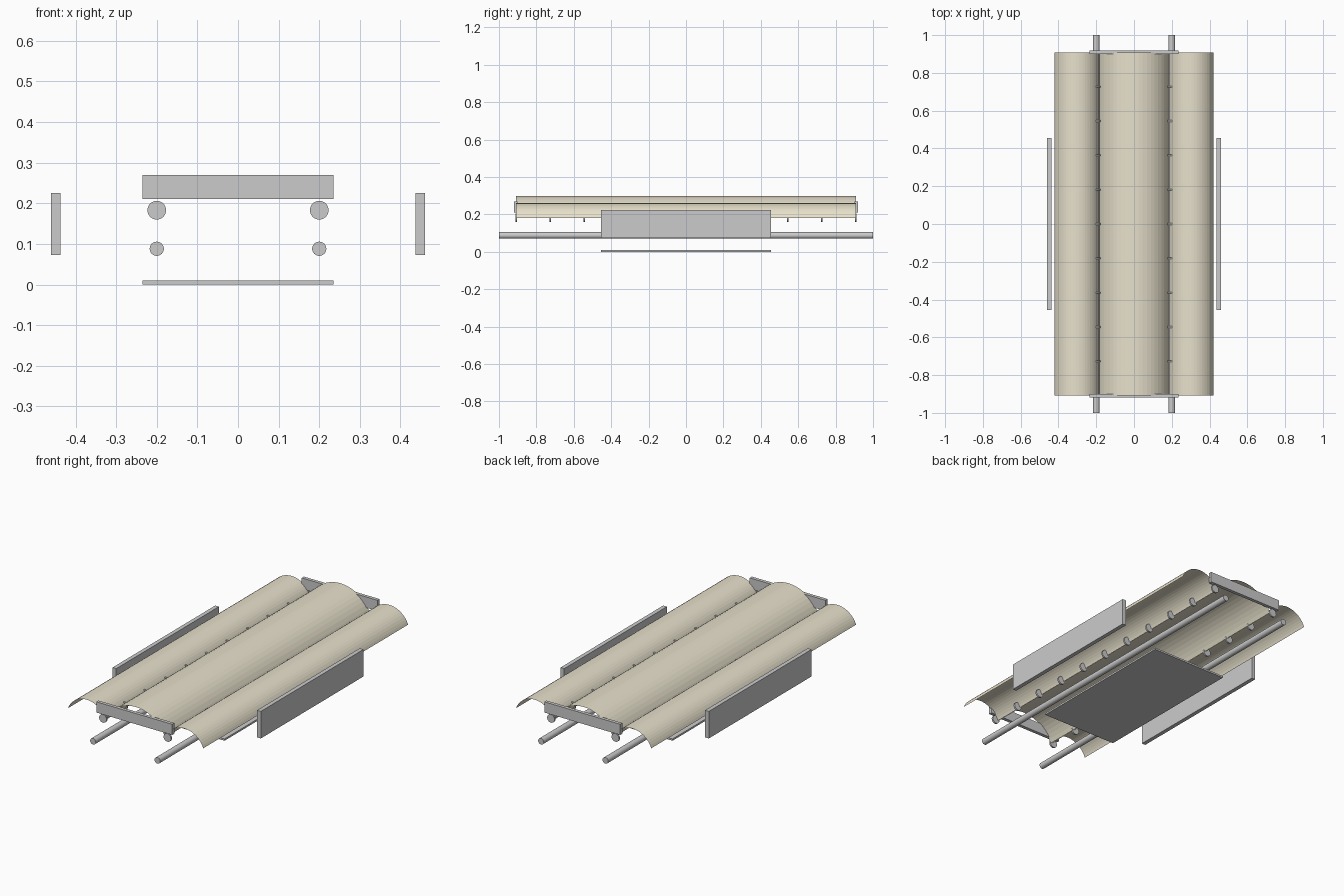
import bpy, bmesh, math

if "Cube" in bpy.data.objects:
    bpy.data.objects.remove(bpy.data.objects["Cube"])

TAN = bpy.data.materials.new("tan_sheet")
TAN.diffuse_color = (0.8, 0.75, 0.6, 1)
TAN.use_nodes = True
TAN.node_tree.nodes["Principled BSDF"].inputs["Base Color"].default_value = TAN.diffuse_color


def finish(name, bm):
    mesh = bpy.data.meshes.new(name)
    bm.to_mesh(mesh)
    bm.free()
    obj = bpy.data.objects.new(name, mesh)
    bpy.context.collection.objects.link(obj)
    return obj


def box(name, x0, x1, y0, y1, z0, z1):
    bm = bmesh.new()
    bmesh.ops.create_cube(bm, size=1)
    bmesh.ops.scale(bm, vec=(x1 - x0, y1 - y0, z1 - z0), verts=bm.verts)
    bmesh.ops.translate(bm, vec=((x0 + x1) / 2, (y0 + y1) / 2, (z0 + z1) / 2), verts=bm.verts)
    return finish(name, bm)


def cylinder_y(name, x, y, z, radius, length, sides=32):
    bpy.ops.mesh.primitive_cylinder_add(vertices=sides, radius=radius, depth=length,
                                        location=(x, y, z), rotation=(math.pi / 2, 0, 0))
    obj = bpy.context.object
    obj.name = name
    bpy.ops.object.shade_smooth_by_angle(angle=math.radians(40))
    return obj


def arched_sheet(name, x0, x1, z0, rise, half_len, segs=20):
    # single-skin circular arc spanning x0..x1, extruded along y
    half = (x1 - x0) / 2
    r = (half ** 2 + rise ** 2) / (2 * rise)
    cx, cz = (x0 + x1) / 2, z0 + rise - r
    a = math.atan2(half, r - rise)
    bm = bmesh.new()
    rows = []
    for i in range(segs + 1):
        t = -a + 2 * a * i / segs
        x, z = cx + r * math.sin(t), cz + r * math.cos(t)
        rows.append([bm.verts.new((x, s * half_len, z)) for s in (-1, 1)])
    for p, q in zip(rows, rows[1:]):
        bm.faces.new((p[0], q[0], q[1], p[1]))
    obj = finish(name, bm)
    obj.data.materials.append(TAN)
    return obj


# arched roof sheets
arched_sheet("centre_sheet", -0.183, 0.183, 0.18, 0.12, 0.908)
arched_sheet("right_sheet", 0.187, 0.42, 0.18, 0.08, 0.908)
arched_sheet("left_sheet", -0.42, -0.187, 0.18, 0.08, 0.908)

# base plate
box("base_plate", -0.235, 0.235, -0.455, 0.455, 0, 0.01)

for s, side in ((-1, "left"), (1, "right")):
    # side panels
    xs = sorted((s * 0.437, s * 0.46))
    box(side + "_panel", *xs, -0.455, 0.455, 0.073, 0.225)
    # long rods
    cylinder_y(side + "_rod", s * 0.2, 0, 0.088, 0.0175, 2.0)
    # row of thin discs under the sheet joints
    for i in range(11):
        cylinder_y(f"{side}_disc_{i + 1}", s * 0.2, -0.908 + i * 0.1816, 0.183, 0.023, 0.009)

# end boards
for s, end in ((-1, "front"), (1, "back")):
    box(end + "_board", -0.235, 0.235, s * 0.91 - 0.0095, s * 0.91 + 0.0095, 0.21, 0.27)
